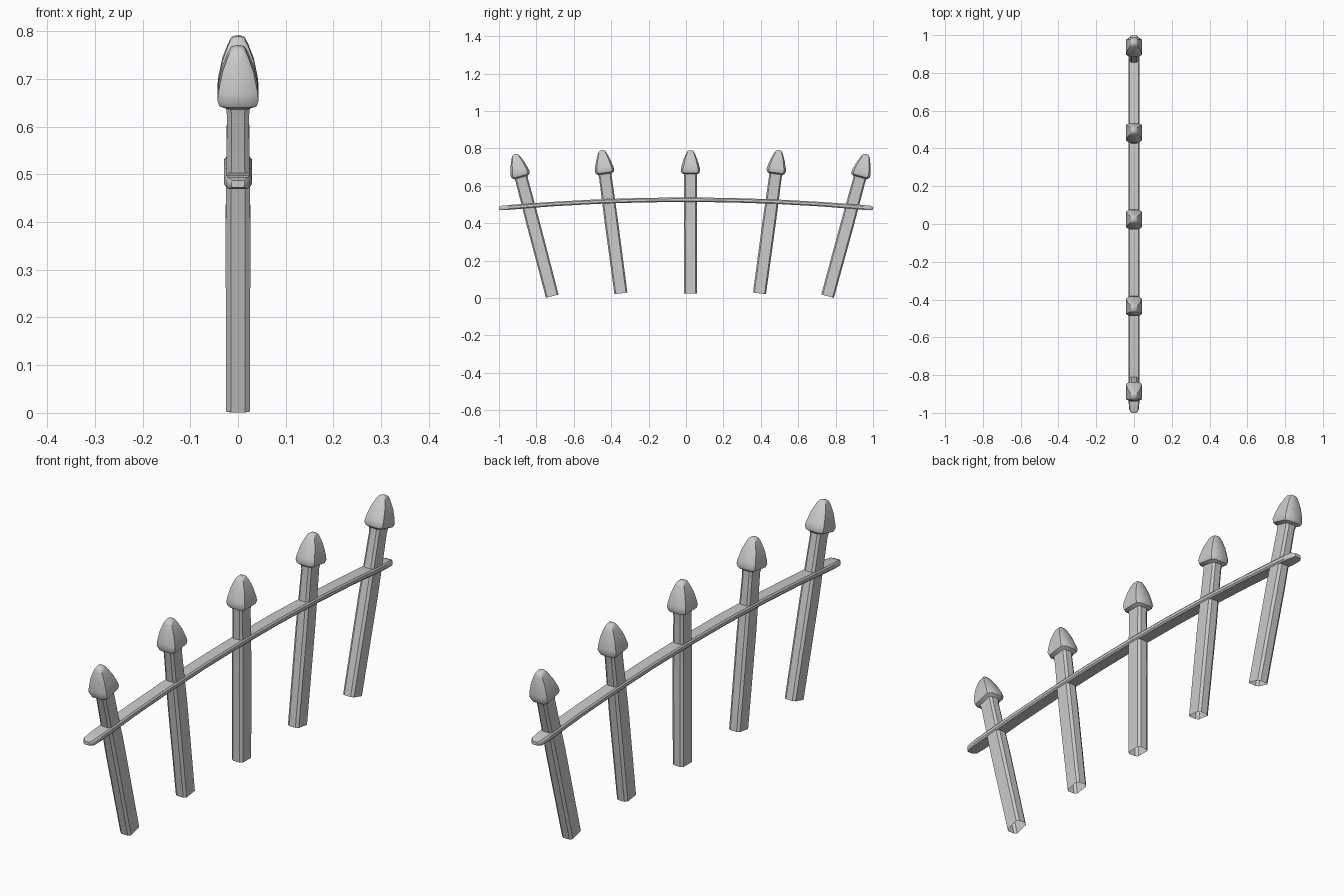
import bpy, bmesh
from mathutils import Vector

if "Cube" in bpy.data.objects:
    bpy.data.objects.remove(bpy.data.objects["Cube"])


def loft(name, rings, cap_start, cap_end):
    """Skin a list of equal-length vertex rings."""
    bm = bmesh.new()
    loops = [[bm.verts.new(p) for p in ring] for ring in rings]
    n = len(loops[0])
    for a, b in zip(loops, loops[1:]):
        for i in range(n):
            j = (i + 1) % n
            bm.faces.new((a[i], a[j], b[j], b[i]))
    if cap_start:
        bm.faces.new(loops[0])
    if cap_end:
        bm.faces.new(loops[-1])
    bmesh.ops.recalc_face_normals(bm, faces=bm.faces)
    mesh = bpy.data.meshes.new(name)
    bm.to_mesh(mesh)
    bm.free()
    ob = bpy.data.objects.new(name, mesh)
    bpy.context.collection.objects.link(ob)
    bpy.ops.object.select_all(action='DESELECT')
    ob.select_set(True)
    bpy.context.view_layer.objects.active = ob
    bpy.ops.object.shade_smooth_by_angle(angle=0.6)
    return ob


def section(a, b, c=0.58, d=0.78):
    """Rectangle with cut corners, half sizes a and b."""
    quarter = [(a, b * d), (a * c, b)]
    pts = quarter + [(-x, y) for x, y in reversed(quarter)]
    return pts + [(-x, -y) for x, y in pts]


# Picket head: (distance below tip, half width x, half width y)
head = [(0.145, 0.023, 0.034), (0.128, 0.025, 0.036), (0.121, 0.039, 0.048),
        (0.108, 0.043, 0.052), (0.090, 0.041, 0.049), (0.050, 0.033, 0.037),
        (0.018, 0.021, 0.024), (0.004, 0.014, 0.016), (0.0, 0.007, 0.008)]

# Leaning pickets: bottom (y, z) and tip (y, z); undersides are open
pickets = [((-0.715, 0.010), (-0.914, 0.769)),
           ((-0.348, 0.025), (-0.450, 0.790)),
           ((0.024, 0.025), (0.024, 0.790)),
           ((0.393, 0.025), (0.497, 0.790)),
           ((0.757, 0.010), (0.964, 0.769))]
for k, (foot, tip) in enumerate(pickets):
    base, top = Vector((0, *foot)), Vector((0, *tip))
    axis = (top - base).normalized()
    side = Vector((0, axis.z, -axis.y))
    length = (top - base).length
    stations = [(length, 0.025, 0.035), (length * 0.5, 0.026, 0.036)] + head
    rings = [[top - axis * d + side * v + Vector((u, 0, 0))
              for u, v in section(a, b)] for d, a, b in stations]
    loft(f"picket_{k + 1}", rings, False, True)

# Bowed rail with rounded ends
half = [(1.0, 0.014, 0.007), (0.985, 0.025, 0.012), (0.94, 0.029, 0.013),
        (0.72, 0.029, 0.012), (0.48, 0.029, 0.012), (0.24, 0.029, 0.012)]
stations = [(-y, a, b) for y, a, b in half] + [(0, 0.029, 0.012)] + half[::-1]
rings = [[(u, y, 0.526 - 0.046 * y * y + v)
          for u, v in section(a, b, 0.82, 0.5)] for y, a, b in stations]
loft("rail", rings, True, True)
